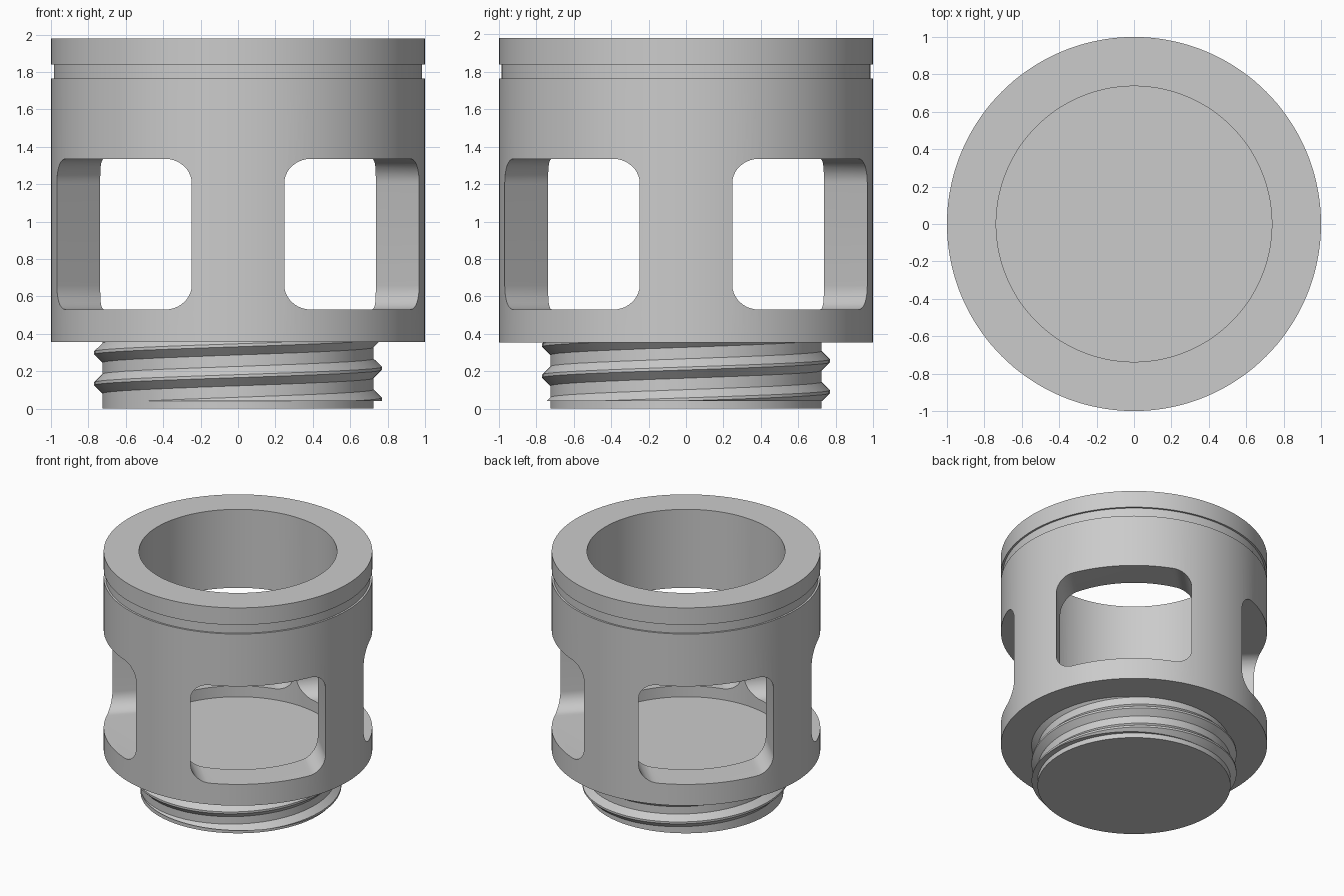
import bpy, bmesh
from math import pi, cos, sin
from mathutils import Matrix, Vector

cube = bpy.data.objects.get("Cube")
if cube:
    bpy.data.objects.remove(cube, do_unlink=True)

grey = bpy.data.materials.new("plain_grey")
grey.use_nodes = True
grey.diffuse_color = (0.6, 0.6, 0.6, 1)
grey.node_tree.nodes["Principled BSDF"].inputs["Base Color"].default_value = (0.6, 0.6, 0.6, 1)


def make_object(name, bm):
    bmesh.ops.recalc_face_normals(bm, faces=bm.faces[:])
    mesh = bpy.data.meshes.new(name)
    bm.to_mesh(mesh)
    bm.free()
    mesh.materials.append(grey)
    obj = bpy.data.objects.new(name, mesh)
    bpy.context.collection.objects.link(obj)
    return obj


def smooth(obj):
    bpy.ops.object.select_all(action='DESELECT')
    obj.select_set(True)
    bpy.context.view_layer.objects.active = obj
    bpy.ops.object.shade_smooth_by_angle(angle=pi / 6)


# Turned body: threaded neck, wide sleeve, shallow groove and deep cup
NECK, BORE = 0.725, 0.737
SHOULDER, FLOOR, TOP = 0.355, 0.44, 1.98
profile = [(0, 0), (NECK, 0), (NECK, SHOULDER), (1, SHOULDER),
           (1, 1.765), (0.985, 1.765), (0.985, 1.84), (1, 1.84),
           (1, TOP), (BORE, TOP), (BORE, FLOOR), (0, FLOOR)]
bm = bmesh.new()
ring = [bm.verts.new((r, 0, z)) for r, z in profile]
edges = [bm.edges.new(pair) for pair in zip(ring, ring[1:])]
bmesh.ops.spin(bm, geom=ring + edges, axis=(0, 0, 1), cent=(0, 0, 0),
               angle=2 * pi, steps=144)
bmesh.ops.remove_doubles(bm, verts=bm.verts[:], dist=0.0001)
body = make_object("windowed_body", bm)


# Rounded window cutters, each passing through two opposite walls
def window_cutter(name, turn):
    half_w, low, high, radius, steps = 0.51, 0.53, 1.335, 0.13, 10
    corners = [(half_w - radius, high - radius), (radius - half_w, high - radius),
               (radius - half_w, low + radius), (half_w - radius, low + radius)]
    bm = bmesh.new()
    outline = []
    for i, (cx, cz) in enumerate(corners):
        for k in range(steps + 1):
            a = (i + k / steps) * pi / 2
            outline.append(bm.verts.new((cx + radius * cos(a), -1.3, cz + radius * sin(a))))
    face = bm.faces.new(outline)
    extruded = bmesh.ops.extrude_face_region(bm, geom=[face])["geom"]
    moved = [v for v in extruded if isinstance(v, bmesh.types.BMVert)]
    bmesh.ops.translate(bm, verts=moved, vec=(0, 2.6, 0))
    bm.transform(Matrix.Rotation(turn, 4, 'Z'))
    cutter = make_object(name, bm)
    cutter.hide_render = True
    return cutter


for name, turn in (("window_cutter_a", pi / 4), ("window_cutter_b", -pi / 4)):
    cutter = window_cutter(name, turn)
    mod = body.modifiers.new(name, 'BOOLEAN')
    mod.operation = 'DIFFERENCE'
    mod.solver = 'EXACT'
    mod.object = cutter
    bpy.context.view_layer.objects.active = body
    bpy.ops.object.modifier_apply(modifier=name)
    bpy.data.objects.remove(cutter, do_unlink=True)
smooth(body)

# Right-hand screw thread swept round the neck
PITCH, CREST, STEPS = 0.165, 0.77, 96
section = [(NECK - 0.02, -0.052), (NECK, -0.052), (CREST, -0.008),
           (CREST, 0.008), (NECK, 0.052), (NECK - 0.02, 0.052)]
bm = bmesh.new()
rows = []
for i in range(-STEPS // 2, int(STEPS * 2.4)):
    a = 2 * pi * i / STEPS
    z = 0.05 + PITCH * i / STEPS
    rows.append([bm.verts.new((r * cos(a), r * sin(a), z + h)) for r, h in section])
for p, q in zip(rows, rows[1:]):
    for j in range(len(section)):
        k = (j + 1) % len(section)
        bm.faces.new((p[j], q[j], q[k], p[k]))
bm.faces.new(rows[0])
bm.faces.new(rows[-1])

# Trim the thread flat near the neck's end and under the shoulder
for height, direction in ((0.04, -1), (SHOULDER + 0.01, 1)):
    cut = bmesh.ops.bisect_plane(bm, geom=bm.verts[:] + bm.edges[:] + bm.faces[:],
                                 plane_co=(0, 0, height),
                                 plane_no=Vector((0, 0, direction)), clear_outer=True)
    rim = [e for e in cut["geom_cut"] if isinstance(e, bmesh.types.BMEdge)]
    bmesh.ops.triangle_fill(bm, edges=rim, use_beauty=True)
thread = make_object("screw_thread", bm)
smooth(thread)
